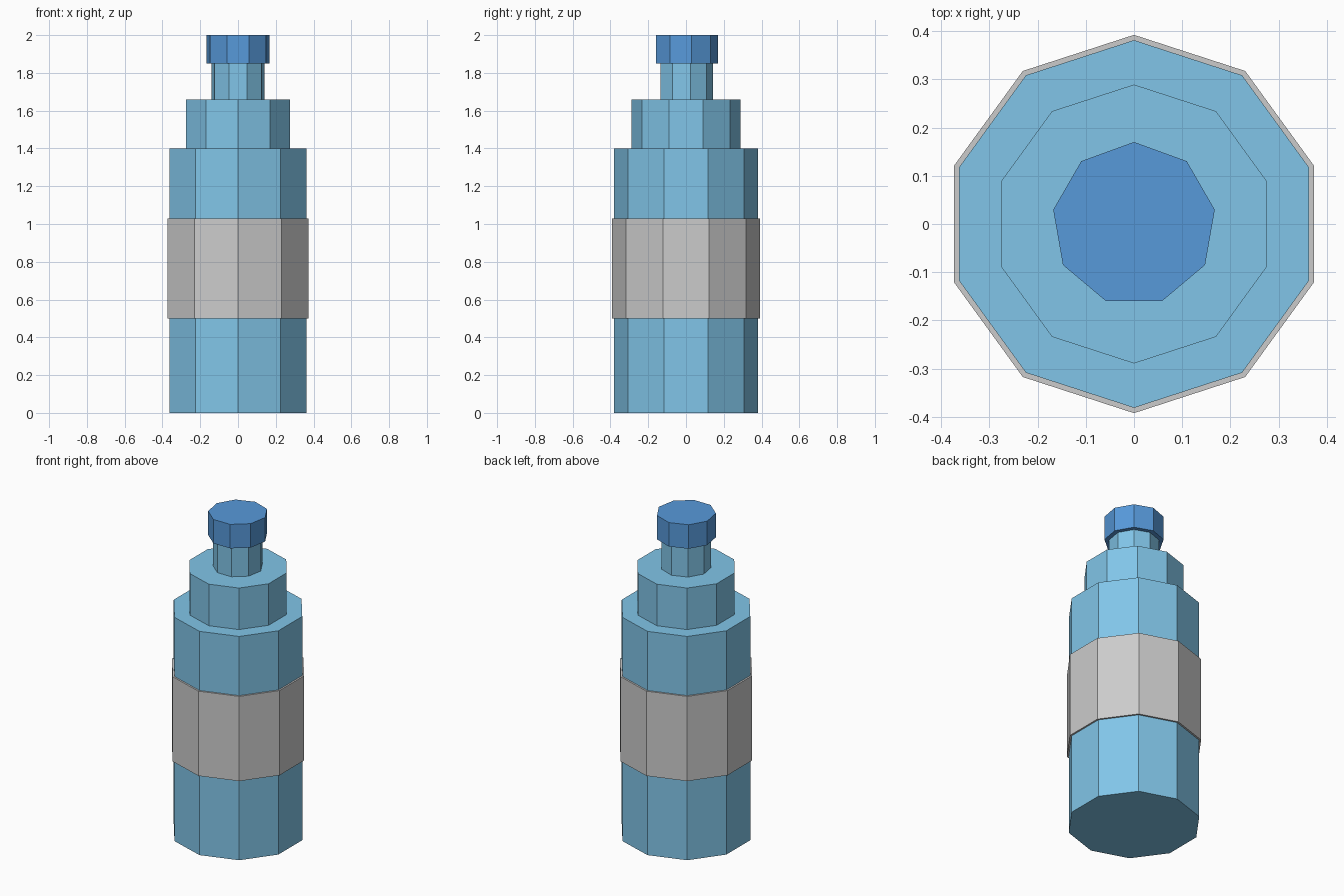
import bpy
from math import pi

if "Cube" in bpy.data.objects:
    bpy.data.objects.remove(bpy.data.objects["Cube"])


def material(name, color):
    mat = bpy.data.materials.new(name)
    mat.diffuse_color = color
    mat.use_nodes = True
    mat.node_tree.nodes["Principled BSDF"].inputs["Base Color"].default_value = mat.diffuse_color
    return mat


def prism(name, sides, radius, bottom, top, mat=None):
    """Flat-sided upright cylinder with one corner pointing to +y."""
    bpy.ops.mesh.primitive_cylinder_add(
        vertices=sides, radius=radius, depth=top - bottom,
        location=(0, 0, (bottom + top) / 2))
    obj = bpy.context.object
    obj.name = name
    # turn so that the corner furthest back lies exactly on +y
    v = max(obj.data.vertices, key=lambda p: p.co.y)
    if abs(v.co.x) > 1e-4:
        obj.rotation_euler.z = pi / sides
    if mat:
        obj.data.materials.append(mat)
    return obj


light_blue = material("light_blue", (0.22, 0.56, 0.81, 1))
cap_blue = material("cap_blue", (0.095, 0.32, 0.70, 1))

# Bottle: stepped ten-sided body, nine-sided neck and cap
prism("bottle_body", 10, 0.381, 0.0, 1.40, light_blue)
prism("bottle_shoulder", 10, 0.289, 1.40, 1.66, light_blue)
prism("bottle_neck", 9, 0.143, 1.66, 1.85, light_blue)
prism("bottle_cap", 9, 0.170, 1.85, 2.0, cap_blue)

# Label band wrapped around the body
prism("label_band", 10, 0.392, 0.50, 1.03)
